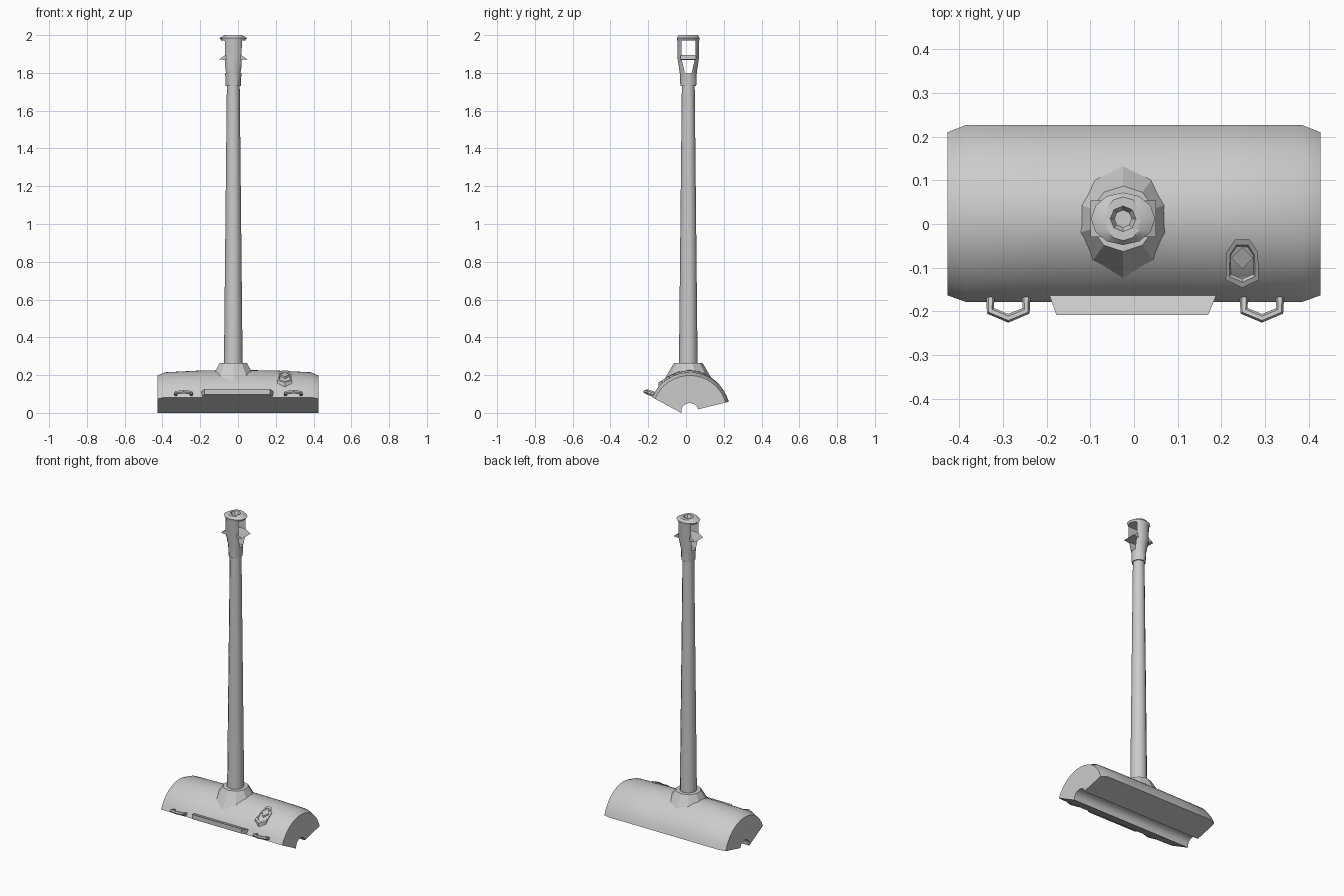
import bpy, bmesh, math
from mathutils import Vector

if "Cube" in bpy.data.objects:
    bpy.data.objects.remove(bpy.data.objects["Cube"])

CX, CY = -0.025, 0.012          # axis of the pole


def make(name, rings, smooth=30):
    """Loft closed rings of points into a capped solid."""
    bm = bmesh.new()
    vs = [[bm.verts.new(p) for p in r] for r in rings]
    n = len(vs[0])
    for a, b in zip(vs, vs[1:]):
        for i in range(n):
            bm.faces.new((a[i], a[(i + 1) % n], b[(i + 1) % n], b[i]))
    bm.faces.new(vs[0])
    bm.faces.new(vs[-1])
    bmesh.ops.recalc_face_normals(bm, faces=bm.faces)
    me = bpy.data.meshes.new(name)
    bm.to_mesh(me)
    bm.free()
    ob = bpy.data.objects.new(name, me)
    bpy.context.collection.objects.link(ob)
    bpy.ops.object.select_all(action='DESELECT')
    ob.select_set(True)
    bpy.context.view_layer.objects.active = ob
    if smooth:
        bpy.ops.object.shade_smooth_by_angle(angle=math.radians(smooth))
    return ob


def ellipse(z, rx, ry, n):
    return [(CX + rx * math.sin(2 * math.pi * i / n),
             CY + ry * math.cos(2 * math.pi * i / n), z) for i in range(n)]


def turned(name, sections, n, smooth=30):
    return make(name, [ellipse(z, rx, ry, n) for z, rx, ry in sections], smooth)


def prism_x(name, profile, x0, x1, smooth=0):
    return make(name, [[(x, y, z) for y, z in profile] for x in (x0, x1)], smooth)


def cut(ob, cutter):
    cutter.hide_render = True
    bpy.context.view_layer.objects.active = ob
    m = ob.modifiers.new("cut", 'BOOLEAN')
    m.operation, m.object, m.solver = 'DIFFERENCE', cutter, 'EXACT'
    bpy.ops.object.modifier_apply(modifier=m.name)
    bpy.data.objects.remove(cutter)


# Cleaning head: domed section with a round groove along the underside
def head_ring(x, r, a0, a1):
    pts = []
    for i in range(17):
        a = math.radians(a0 + (a1 - a0) * i / 16)
        crown = 0.013 * max(0, 1 - (x / 0.39) ** 2) * math.sin(a) ** 6
        pts.append((x, 0.02 + r * math.cos(a), r * math.sin(a) + crown))
    pts.append((x, -0.025, 0))
    for i in range(9):
        a = math.radians(180 - 170 * i / 8)
        pts.append((x, 0.02 + 0.045 * math.cos(a), 0.012 + 0.04 * math.sin(a)))
    return pts


stations = [(x, 0.215, 16, 157.5) for x in (-0.385, -0.2, 0, 0.2, 0.385)]
end = (0.198, 16, 158)
make("cleaning_head", [head_ring(*s) for s in [(-0.427, *end)] + stations + [(0.427, *end)]])

# Collar and pole
turned("collar", [(0.13, 0.155, 0.155), (0.265, 0.075, 0.075)], 10, 0)
turned("pole", [(0.2, 0.05, 0.05), (1.74, 0.034, 0.034)], 12, 40)

# Grip with an opening through it and a small hole in the top
grip = turned("grip", [(1.73, 0.04, 0.042), (1.80, 0.043, 0.045), (1.88, 0.062, 0.057),
                       (1.97, 0.062, 0.058), (1.985, 0.073, 0.06), (2.0, 0.044, 0.05)], 12)
half = [(0.018, 1.80), (0.037, 1.88), (0.037, 1.972)]
window = [(CY + y, z) for y, z in half] + [(CY - y, z) for y, z in reversed(half)]
cut(grip, prism_x("window_cutter", window, CX - 0.2, CX + 0.2))
cut(grip, turned("hole_cutter", [(1.98, 0.02, 0.02), (2.001, 0.03, 0.03)], 8, 0))

# Crossbar inside the grip, pointed at both ends
bar = [(-0.075, 1.872), (-0.04, 1.868), (0.04, 1.868), (0.075, 1.872),
       (0.04, 1.895), (-0.04, 1.895)]
make("grip_crossbar", [[(CX + x, CY + y, z) for x, z in bar] for y in (-0.042, 0.042)], 0)

# Foot pedal: raised rim with a sunken floor and a diamond button
rim = [(-0.038, -0.128), (-0.036, -0.065), (-0.017, -0.036), (0.017, -0.036),
       (0.036, -0.065), (0.038, -0.128), (0, -0.146)]


def rim_ring(scale, lift):
    out = []
    for x, y in rim:
        sy = -0.09 + (y + 0.09) * scale
        z = 0.193 + (sy + 0.09) * 0.56 + lift
        out.append((0.248 + x * scale, sy, z))
    return out


make("pedal_rim", [rim_ring(1, -0.05), rim_ring(1, 0), rim_ring(0.78, 0),
                   rim_ring(0.65, -0.012)], 0)
diamond = [(0.025, 0), (0, 0.025), (-0.025, 0), (0, -0.025)]
make("pedal_button", [[(0.248 + x, -0.078 + y, z + y * 0.5) for x, y in diamond]
                      for z in (0.16, 0.203)], 0)

# Front lip
lip = [(-0.195, -0.16), (-0.178, -0.208), (0.17, -0.208), (0.19, -0.16)]
make("front_lip", [[(x, y, z - (y + 0.16) * 0.35) for x, y in lip]
                   for z in (0.08, 0.11)], 0)

# Bumper hooks: bent tubes either side of the lip
path = [(-0.041, -0.165), (-0.041, -0.199), (0, -0.216), (0.041, -0.199), (0.041, -0.165)]
for side, cx in (("left", -0.288), ("right", 0.293)):
    rings = []
    for i, (x, y) in enumerate(path):
        a, b = path[max(i - 1, 0)], path[min(i + 1, 4)]
        t = Vector((b[0] - a[0], b[1] - a[1])).normalized()
        z = 0.10 - (y + 0.18) * 0.35
        ring = []
        for k in range(6):
            c, s = (0.01 * f(k * math.pi / 3) for f in (math.cos, math.sin))
            ring.append((cx + x - t.y * c, y + t.x * c, z + s))
        rings.append(ring)
    make(side + "_hook", rings, 40)
